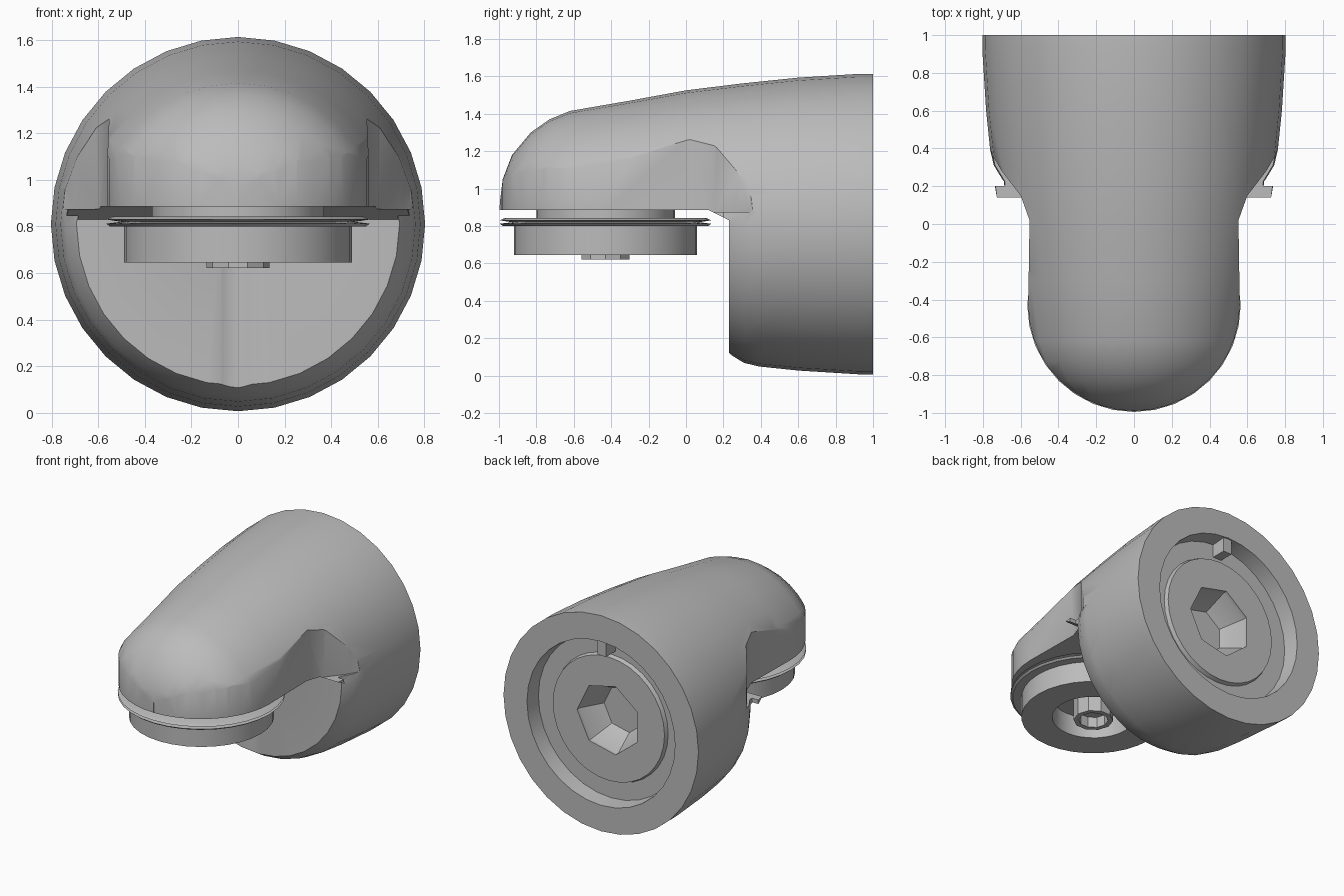
import bpy, bmesh, math
from mathutils import Matrix, Vector

cube = bpy.data.objects.get("Cube")
if cube:
    bpy.data.objects.remove(cube, do_unlink=True)

GREY = (0.5, 0.5, 0.5, 1)
mat = bpy.data.materials.new("plain grey")
mat.use_nodes = True
mat.diffuse_color = GREY
mat.node_tree.nodes["Principled BSDF"].inputs["Base Color"].default_value = GREY

AXIS_Z = 0.81      # height of the horizontal body axis
NOZZLE_Y = -0.43   # position of the vertical nozzle axis
UNDERSIDE = 0.885  # flat underside of the hood
SIDEWAYS = Matrix(((0, 0, 1, 0), (1, 0, 0, 0), (0, 1, 0, 0), (0, 0, 0, 1)))


def make_object(name, bm):
    bmesh.ops.remove_doubles(bm, verts=bm.verts, dist=0.0005)
    bmesh.ops.recalc_face_normals(bm, faces=bm.faces)
    mesh = bpy.data.meshes.new(name)
    bm.to_mesh(mesh)
    bm.free()
    mesh.materials.append(mat)
    obj = bpy.data.objects.new(name, mesh)
    bpy.context.collection.objects.link(obj)
    return obj


def revolve(name, profile, along_y=False, sides=32):
    """Turn (radius, position) points round the body or nozzle axis."""
    bm = bmesh.new()
    verts = [bm.verts.new((r, 0, h)) for r, h in profile]
    edges = [bm.edges.new(pair) for pair in zip(verts, verts[1:])]
    bmesh.ops.spin(bm, geom=verts + edges, cent=(0, 0, 0), axis=(0, 0, 1),
                   angle=math.tau, steps=sides)
    if along_y:
        bm.transform(Matrix.Translation((0, 0, AXIS_Z)) @ Matrix.Rotation(-math.pi / 2, 4, 'X'))
    else:
        bm.transform(Matrix.Translation((0, NOZZLE_Y, 0)))
    return make_object(name, bm)


def prism(name, outline, low, high, turn=Matrix()):
    bm = bmesh.new()
    face = bm.faces.new([bm.verts.new((x, y, low)) for x, y in outline])
    top = bmesh.ops.extrude_face_region(bm, geom=[face])["geom"]
    moved = [v for v in top if isinstance(v, bmesh.types.BMVert)]
    bmesh.ops.translate(bm, verts=moved, vec=Vector((0, 0, high - low)))
    bm.transform(turn)
    return make_object(name, bm)


def boolean(target, cutter, operation='DIFFERENCE'):
    cutter.hide_render = True
    mod = target.modifiers.new("cut", 'BOOLEAN')
    mod.operation, mod.object, mod.solver = operation, cutter, 'EXACT'
    bpy.context.view_layer.objects.active = target
    bpy.ops.object.modifier_apply(modifier=mod.name)
    bpy.data.objects.remove(cutter, do_unlink=True)


def smooth(obj):
    bpy.ops.object.select_all(action='DESELECT')
    obj.select_set(True)
    bpy.context.view_layer.objects.active = obj
    bpy.ops.object.shade_smooth_by_angle(angle=math.radians(32))


# Bullet-shaped body with a recessed disc and ring groove in the back
body = revolve("body", [
    (0, -1), (0.12, -0.995), (0.24, -0.98), (0.37, -0.93), (0.49, -0.83), (0.56, -0.73),
    (0.605, -0.62), (0.66, -0.3), (0.715, 0), (0.752, 0.3), (0.783, 0.6), (0.803, 0.92),
    (0.803, 1), (0.61, 1), (0.6, 0.88), (0.47, 0.88), (0.46, 0.91), (0, 0.91)], along_y=True)

# Space under the hood, in front of the upright face
boolean(body, prism("underside_cutter", [
    (-1.2, UNDERSIDE), (0.12, UNDERSIDE), (0.23, 0.83), (0.23, -0.1), (-1.2, -0.1)],
    -1, 1, SIDEWAYS))

# Hood sides trimmed to a narrow rounded plan that flares into the body
nose = [(0.56 * math.cos(a), NOZZLE_Y + 0.56 * math.sin(a))
        for a in (-math.pi / 2 + math.pi * i / 20 for i in range(11))]
flare = [(0.553, 0.02), (0.6, 0.15), (0.7, 0.28), (0.735, 0.34), (0.85, 0.46)]
for side in (-1, 1):
    outside = nose + flare + [(1.2, 0.46), (1.2, -1.2), (0, -1.2)]
    boolean(body, prism("side_cutter", [(side * x, y) for x, y in outside],
                        UNDERSIDE - 0.01, 1.8))

# Chamfer round the lower front edge
chamfer = revolve("chamfer_cutter", [
    (0.69, 0.2), (0.69, 0.225), (0.742, 0.31), (0.78, 0.47), (0.95, 0.47), (0.95, 0.2),
    (0.69, 0.2)], along_y=True)
boolean(chamfer, prism("chamfer_trim", [(-1, 0), (1, 0), (1, 1), (-1, 1)], -0.3, 0.88),
        'INTERSECT')
boolean(body, chamfer)

# Socket in the back, and a shallow channel down the front face
boolean(body, revolve("socket_cutter", [
    (0, 0.72), (0.17, 0.72), (0.26, 0.88), (0.26, 1.1), (0, 1.1)], along_y=True, sides=7))
channel = [(0.15 * math.cos(a) - 0.01, 0.095 + 0.15 * math.sin(a))
           for a in (math.tau * i / 32 for i in range(32))]
boolean(body, prism("channel_cutter", channel, -0.1, 0.8))

# Nozzle stack under the hood
neck = revolve("nozzle_neck", [(0, 0.8), (0.37, 0.8), (0.37, 0.9), (0, 0.9)])
flange = revolve("nozzle_flange", [
    (0, 0.798), (0.55, 0.8), (0.565, 0.812), (0.5, 0.82), (0.565, 0.83), (0.54, 0.842),
    (0, 0.842)])
ring = revolve("nozzle_ring", [
    (0.28, 0.81), (0.28, 0.645), (0.49, 0.645), (0.49, 0.81), (0.28, 0.81)])
post = revolve("nozzle_post", [
    (0, 0.7), (0.1, 0.7), (0.1, 0.622), (0.135, 0.622), (0.135, 0.81), (0, 0.81)], sides=10)

# Small locating key bridging the rear groove
key = prism("rear_key", [(-0.035, 0.87), (0.035, 0.87), (0.035, 0.99), (-0.035, 0.99)],
            AXIS_Z + 0.5, AXIS_Z + 0.62)

for part in (body, neck, flange, ring, post):
    smooth(part)
